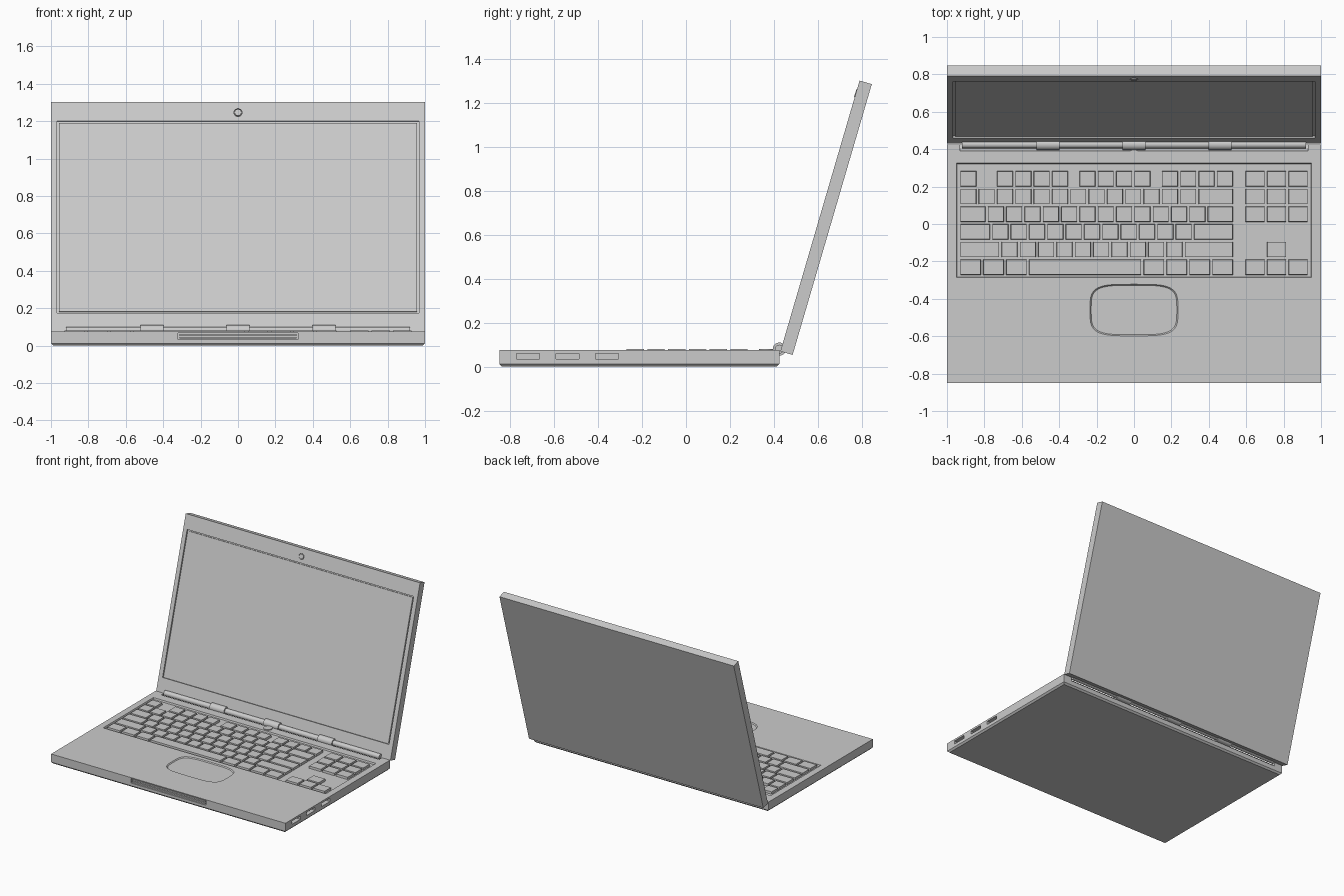
import bpy
import bmesh
import math
from mathutils import Matrix, Vector

if "Cube" in bpy.data.objects:
    bpy.data.objects.remove(bpy.data.objects["Cube"])

TILT = Matrix.Translation((0, 0.43, 0.07)) @ Matrix.Rotation(math.radians(-16.3), 4, 'X')
TOP = 0.075  # height of the deck

grey = bpy.data.materials.new("light grey")
grey.use_nodes = True
grey.diffuse_color = (0.6, 0.6, 0.6, 1)
grey.node_tree.nodes["Principled BSDF"].inputs["Base Color"].default_value = grey.diffuse_color


def finish(name, bm):
    mesh = bpy.data.meshes.new(name)
    bmesh.ops.recalc_face_normals(bm, faces=bm.faces)
    bm.to_mesh(mesh)
    bm.free()
    mesh.materials.append(grey)
    ob = bpy.data.objects.new(name, mesh)
    bpy.context.collection.objects.link(ob)
    return ob


def add_box(bm, x, y, z):
    """Add a box given its (low, high) range on each axis."""
    size = Vector([r[1] - r[0] for r in (x, y, z)])
    mid = Vector([(r[1] + r[0]) / 2 for r in (x, y, z)])
    m = Matrix.Translation(mid) @ Matrix.Diagonal((*size, 1))
    return bmesh.ops.create_cube(bm, size=1, matrix=m)["verts"]


def box(name, x, y, z):
    bm = bmesh.new()
    add_box(bm, x, y, z)
    return finish(name, bm)


def cylinder(name, radius, length, centre, axis='Z', sides=32):
    bm = bmesh.new()
    turn = {'X': Matrix.Rotation(math.pi / 2, 4, 'Y'),
            'Y': Matrix.Rotation(math.pi / 2, 4, 'X'), 'Z': Matrix()}[axis]
    bmesh.ops.create_cone(bm, cap_ends=True, segments=sides, radius1=radius, radius2=radius,
                          depth=length, matrix=Matrix.Translation(centre) @ turn)
    return finish(name, bm)


def dish(name, outline, centre, depth, slope):
    """Cutter with sloping walls, sunk into the deck by depth."""
    bm = bmesh.new()
    half = [max(p[i] for p in outline) for i in (0, 1)]
    rings = []
    for z, inset in ((TOP + depth, -slope), (TOP - depth, slope)):
        rings.append([bm.verts.new((centre[0] + px * (1 - inset / half[0]),
                                    centre[1] + py * (1 - inset / half[1]), z))
                      for px, py in outline])
    bm.faces.new(rings[0])
    bm.faces.new(rings[1])
    n = len(outline)
    for i in range(n):
        j = (i + 1) % n
        bm.faces.new((rings[0][i], rings[0][j], rings[1][j], rings[1][i]))
    return finish(name, bm)


def cut(ob, cutters):
    bpy.context.view_layer.objects.active = ob
    for c in cutters:
        mod = ob.modifiers.new("cut", 'BOOLEAN')
        mod.operation = 'DIFFERENCE'
        mod.solver = 'EXACT'
        mod.object = c
        bpy.ops.object.modifier_apply(modifier=mod.name)
        bpy.data.objects.remove(c)


def smooth(ob):
    bpy.ops.object.select_all(action='DESELECT')
    ob.select_set(True)
    bpy.context.view_layer.objects.active = ob
    bpy.ops.object.shade_smooth_by_angle(angle=math.radians(30))


# Base with a chamfered underside
bm = bmesh.new()
add_box(bm, (-1, 1), (-0.85, 0.425), (0, TOP))
under = [e for e in bm.edges if all(v.co.z < 0.01 for v in e.verts)]
bmesh.ops.bevel(bm, geom=under, offset=0.012, segments=1, affect='EDGES')
base = finish("base", bm)

# Sunken keyboard tray, touchpad, hinge trough, front latch slot and side ports
tray = [(-0.95, -0.306), (0.95, -0.306), (0.95, 0.306), (-0.95, 0.306)]
pad = []
for i in range(48):
    c, s = math.cos(math.tau * i / 48), math.sin(math.tau * i / 48)
    pad.append((0.235 * math.copysign(abs(c) ** 0.5, c), 0.138 * math.copysign(abs(s) ** 0.5, s)))
cutters = [dish("tray_cutter", tray, (0, 0.019), 0.012, 0.004),
           dish("pad_cutter", pad, (0, -0.46), 0.007, 0.006),
           cylinder("trough_cutter", 0.034, 1.86, (0, 0.425, 0.08), 'X'),
           box("latch_cutter", (-0.32, 0.32), (-0.9, -0.83), (0.033, 0.068))]
for y in (-0.72, -0.54, -0.36):
    cutters.append(box("port_cutter", (0.97, 1.1), (y - 0.052, y + 0.052), (0.036, 0.061)))
cut(base, cutters)

# Latch bars inside the front slot
bm = bmesh.new()
for z in (0.041, 0.056):
    add_box(bm, (-0.312, 0.312), (-0.847, -0.825), (z - 0.004, z + 0.006))
finish("front_latch", bm)

# Keyboard rows from front to back: positive widths are keys, negative are gaps
PITCH, DEPTH, GAP = 0.098, 0.0945, 0.012
rows = [[1.25] * 3 + [6.25] + [1.25] * 4,
        [2.25] + [1] * 10 + [2.75],
        [1.75] + [1] * 11 + [2.25],
        [1.5] + [1] * 12 + [1.5],
        [1] * 13 + [2],
        [1, -1] + [1] * 4 + [-0.5] + [1] * 4 + [-0.5] + [1] * 4]
bm = bmesh.new()


def key(x, row, width):
    y = -0.278 + row * DEPTH
    verts = add_box(bm, (x + GAP / 2, x + width - GAP / 2),
                    (y + GAP / 2, y + DEPTH - GAP / 2), (TOP - 0.015, TOP + 0.005))
    cx = x + width / 2
    for v in verts:  # slight taper to the key top
        if v.co.z > TOP:
            v.co.x -= math.copysign(0.002, v.co.x - cx)
            v.co.y -= math.copysign(0.002, v.co.y - y - DEPTH / 2)


for r, widths in enumerate(rows):
    x = -0.935
    for w in widths:
        if w > 0:
            key(x, r, w * PITCH)
        x += abs(w) * PITCH

# Arrow keys and the navigation block
for r, columns in ((0, (0, 1, 2)), (1, (1,)), (3, (0, 1, 2)), (4, (0, 1, 2)), (5, (0, 1, 2))):
    for col in columns:
        key(0.59 + col * 0.115, r, 0.115)
finish("keys", bm)

# Power button
smooth(cylinder("power_button", 0.032, 0.012, (0, 0.365, TOP), sides=40))

# Hinge bar and three knuckles
smooth(cylinder("hinge_bar", 0.02, 1.84, (0, 0.425, 0.08), 'X'))
for x in (-0.46, 0, 0.46):
    smooth(cylinder("hinge_knuckle", 0.03, 0.125, (x, 0.425, 0.08), 'X'))

# Lid with recessed display and camera, built upright and then tilted back
lid = box("lid", (-1, 1), (0, 0.058), (0, 1.285))
cut(lid, [box("display_cutter", (-0.967, 0.967), (-0.1, 0.012), (0.108, 1.178)),
          cylinder("camera_cutter", 0.022, 0.02, (0, 0, 1.225), 'Y')])
display = box("display", (-0.958, 0.958), (0.004, 0.02), (0.117, 1.169))
camera = cylinder("camera", 0.018, 0.022, (0, 0.008, 1.225), 'Y')
for ob in (lid, display, camera):
    ob.matrix_world = TILT
smooth(camera)
